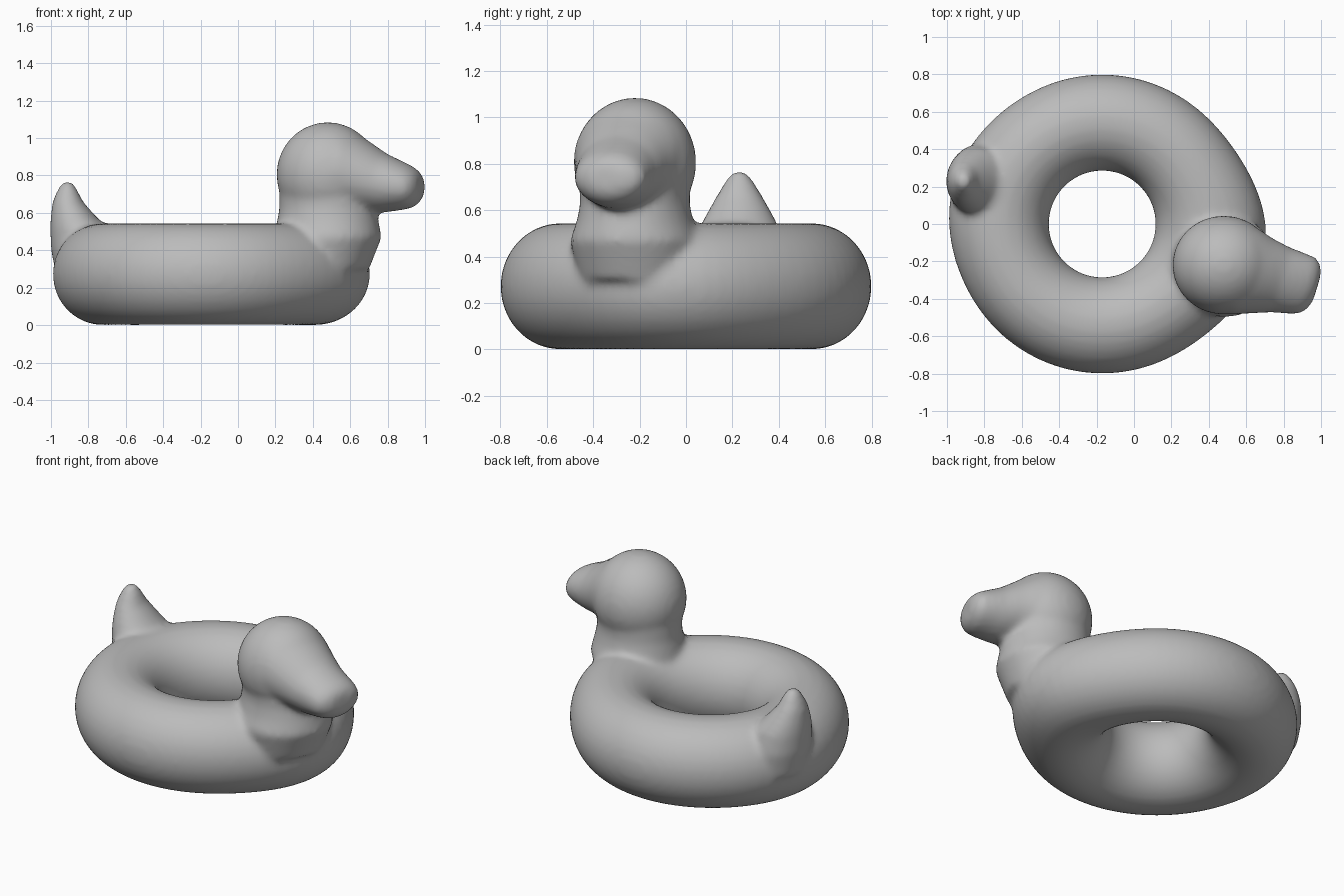
import bpy, bmesh, math
from mathutils import Vector

cube = bpy.data.objects.get("Cube")
if cube:
    bpy.data.objects.remove(cube, do_unlink=True)

SIDES = 32
UP = Vector((0, 0, 1))
FORWARD = Vector((0.955, -0.297, 0))
LEFT = UP.cross(FORWARD)
HEAD = Vector((0.48, -0.22, 0))

grey = bpy.data.materials.new("soft grey")
grey.use_nodes = True
colour = (0.5, 0.5, 0.5, 1)
grey.diffuse_color = colour
grey.node_tree.nodes["Principled BSDF"].inputs["Base Color"].default_value = colour


def skin(bm, rings, closed=False):
    """Bridge neighbouring vertex loops; cap the ends unless closed."""
    pairs = list(zip(rings, rings[1:]))
    if closed:
        pairs.append((rings[-1], rings[0]))
    for a, b in pairs:
        for i in range(len(a)):
            j = (i + 1) % len(a)
            bm.faces.new((a[i], a[j], b[j], b[i]))
    if not closed:
        bm.faces.new(rings[0][::-1])
        bm.faces.new(rings[-1])


def loft(bm, sections, axis_a, axis_b):
    """Elliptical sections: centre, half size along each axis."""
    rings = []
    for centre, a, b in sections:
        ring = []
        for i in range(SIDES):
            t = math.tau * i / SIDES
            ring.append(bm.verts.new(centre + axis_a * a * math.cos(t) + axis_b * b * math.sin(t)))
        rings.append(ring)
    skin(bm, rings)


bm = bmesh.new()

# Inflated ring, swelling towards the breast and tail
rings = []
for i in range(72):
    t = math.tau * i / 72
    outer = 0.8 + 0.08 * max(0, math.cos(t + 0.14)) ** 8
    outer += 0.025 * max(0, math.cos(t - 2.9)) ** 8
    middle, half = (outer + 0.285) / 2, (outer - 0.285) / 2
    ring = []
    for k in range(SIDES):
        p = math.tau * k / SIDES
        r = middle + half * math.cos(p)
        ring.append(bm.verts.new((r * math.cos(t) - 0.17, r * math.sin(t), 0.272 + 0.272 * math.sin(p))))
    rings.append(ring)
skin(bm, rings, closed=True)

# Neck: height, forward shift, half length, half width
neck = [(0.3, 0.0, 0.22, 0.24), (0.47, 0.0, 0.29, 0.28), (0.55, 0.0, 0.275, 0.25),
        (0.62, 0.0, 0.262, 0.235), (0.7, 0.0, 0.262, 0.235), (0.8, 0.0, 0.25, 0.23)]
loft(bm, [(HEAD + FORWARD * u + UP * z, a, b) for z, u, a, b in neck], FORWARD, LEFT)

# Round head
ball = bmesh.ops.create_uvsphere(bm, u_segments=SIDES, v_segments=20, radius=1)["verts"]
for v in ball:
    v.co = HEAD + Vector((v.co.x * 0.275, v.co.y * 0.265, 0.805 + v.co.z * 0.28))

# Forehead and bill: forward, side shift, height, half width, half height
bill = [(0, 0, 0.82, 0.25, 0.26), (0.12, 0, 0.825, 0.24, 0.225), (0.22, 0.005, 0.795, 0.207, 0.19),
        (0.32, 0.015, 0.76, 0.18, 0.157), (0.41, 0.022, 0.745, 0.168, 0.13),
        (0.46, 0.027, 0.738, 0.158, 0.112), (0.495, 0.03, 0.738, 0.125, 0.085),
        (0.512, 0.03, 0.738, 0.075, 0.05)]
loft(bm, [(HEAD + FORWARD * u + LEFT * s + UP * z, a, b) for u, s, z, a, b in bill], LEFT, UP)

# Upturned tail: height, x position, half length, half width
tail = [(0.25, -0.8, 0.17, 0.19), (0.4, -0.82, 0.18, 0.2), (0.52, -0.85, 0.155, 0.175),
        (0.58, -0.88, 0.122, 0.145), (0.66, -0.91, 0.082, 0.1), (0.72, -0.912, 0.055, 0.065),
        (0.755, -0.912, 0.035, 0.04), (0.772, -0.912, 0.012, 0.014)]
loft(bm, [(Vector((x, 0.23, z)), a, b) for z, x, a, b in tail], Vector((1, 0, 0)), Vector((0, 1, 0)))

bmesh.ops.recalc_face_normals(bm, faces=bm.faces)
mesh = bpy.data.meshes.new("duck_swim_ring")
bm.to_mesh(mesh)
bm.free()
mesh.materials.append(grey)
duck = bpy.data.objects.new("duck_swim_ring", mesh)
bpy.context.collection.objects.link(duck)

# Fuse the parts into one skin and soften the joins
remesh = duck.modifiers.new("fuse", 'REMESH')
remesh.mode = 'VOXEL'
remesh.voxel_size = 0.018
remesh.use_smooth_shade = True
soften = duck.modifiers.new("soften", 'SMOOTH')
soften.factor = 0.5
soften.iterations = 10

bpy.context.view_layer.objects.active = duck
duck.select_set(True)
for name in ("fuse", "soften"):
    bpy.ops.object.modifier_apply(modifier=name)
bpy.ops.object.shade_smooth()
